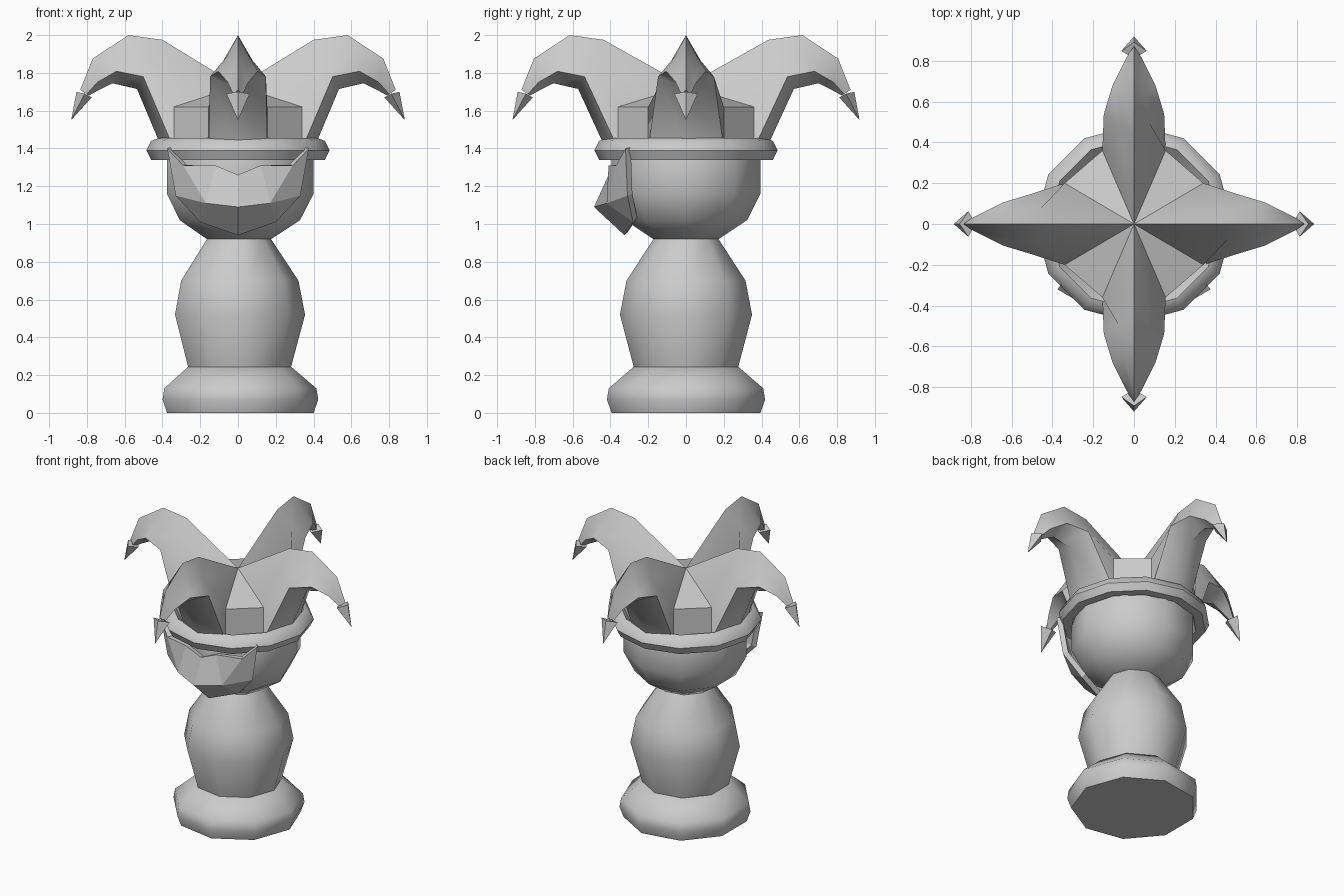
import bpy, bmesh
from math import sin, cos, pi, radians
from mathutils import Matrix, Vector

if "Cube" in bpy.data.objects:
    bpy.data.objects.remove(bpy.data.objects["Cube"])


def make(name, verts, faces, smooth=50):
    me = bpy.data.meshes.new(name)
    me.from_pydata([tuple(v) for v in verts], [], faces)
    bm = bmesh.new()
    bm.from_mesh(me)
    bmesh.ops.recalc_face_normals(bm, faces=bm.faces)
    bm.to_mesh(me)
    bm.free()
    ob = bpy.data.objects.new(name, me)
    bpy.context.collection.objects.link(ob)
    if smooth:
        bpy.ops.object.select_all(action='DESELECT')
        ob.select_set(True)
        bpy.context.view_layer.objects.active = ob
        bpy.ops.object.shade_smooth_by_angle(angle=radians(smooth))
    return ob


def lathe(name, profile, n, ring=False):
    """Turn an (r, z) profile; ring=True closes the profile, else ends are capped."""
    m = len(profile)
    verts = [(r * cos(2 * pi * i / n), r * sin(2 * pi * i / n), z)
             for r, z in profile for i in range(n)]
    faces = []
    for j in range(m if ring else m - 1):
        k = (j + 1) % m
        for i in range(n):
            h = (i + 1) % n
            faces.append((j * n + i, j * n + h, k * n + h, k * n + i))
    if not ring:
        faces += [tuple(range(n)), tuple(range((m - 1) * n, m * n))]
    return make(name, verts, faces)


# Turned pawn: foot, body, head, and the rolled hat brim
lathe("base", [(.40, 0), (.425, .07), (.415, .13), (.28, .245)], 9)
lathe("body", [(.28, .24), (.355, .52), (.32, .70), (.175, .92)], 9)
lathe("head", [(.175, .92), (.328, 1.02), (.40, 1.16), (.40, 1.34), (.38, 1.41)], 9)
lathe("hat_brim", [(.42, 1.455), (.46, 1.44), (.485, 1.39), (.46, 1.34),
                   (.40, 1.34), (.37, 1.40)], 12, ring=True)

# Face mask: right half, mirrored and thickened
mask = make("mask",
            [(0, -.41, 1.26), (.12, -.41, 1.31), (.29, -.37, 1.31), (.375, -.32, 1.40),
             (0, -.487, 1.09), (.17, -.42, 1.11), (.33, -.31, 1.15),
             (0, -.325, .94), (.2, -.28, 1.01)],
            [(0, 4, 5, 1), (1, 5, 2), (2, 6, 3), (2, 5, 6), (4, 7, 8, 5), (5, 8, 6)], 0)
if mask.data.polygons[0].normal.y > 0:
    mask.data.flip_normals()
mask.modifiers.new("mirror", 'MIRROR')
solid = mask.modifiers.new("thickness", 'SOLIDIFY')
solid.thickness, solid.offset = .035, -1

APEX_Z = 1.73


def horn(name, angle, shift, u0, w0, base_u):
    """Drooping hat horn: six-point rings lofted from the hat centre outward."""
    rings = [[(0, 0, APEX_Z), (u0, w0, 1.62), (u0, w0, 1.40),
              (base_u, 0, 1.43), (u0, -w0, 1.40), (u0, -w0, 1.62)]]
    # top ridge (u, z), underside (u, z), half width
    for tu, tz, bu, bz, w in [(.40, 1.975, .535, 1.715, .148),
                              (.58, 2.0, .665, 1.745, .105),
                              (.77, 1.875, .735, 1.71, .055),
                              (.835, 1.71, .79, 1.68, .025)]:
        t, b = Vector((tu + shift, 0, tz)), Vector((bu + shift, 0, bz))
        ring = []
        for f, s in [(0, 0), (.42, .52), (.75, 1), (1, 0), (.75, -1), (.42, -.52)]:
            p = t.lerp(b, f)
            p.y = s * w
            ring.append(p)
        rings.append(ring)
    n = 6
    faces = [(j * n + i, j * n + (i + 1) % n, (j + 1) * n + (i + 1) % n, (j + 1) * n + i)
             for j in range(len(rings) - 1) for i in range(n)]
    last = (len(rings) - 1) * n
    faces.append(tuple(range(last, last + n)))
    rot = Matrix.Rotation(angle, 4, 'Z')
    make(name, [rot @ Vector(v) for r in rings for v in r], faces, 55)
    # four-sided pointed tip
    s = shift
    tip = [(.855 + s, 0, 1.70), (.812 + s, .062, 1.69), (.775 + s, 0, 1.67),
           (.812 + s, -.062, 1.69), (.883 + s, 0, 1.55)]
    make(name + "_tip", [rot @ Vector(v) for v in tip],
         [(0, 1, 2, 3), (0, 1, 4), (1, 2, 4), (2, 3, 4), (3, 0, 4)], 0)


for k, side in enumerate(["right", "back", "left", "front"]):
    if k % 2 == 0:
        horn("hat_horn_" + side, k * pi / 2, 0, .34, .20, .415)
    else:
        horn("hat_horn_" + side, k * pi / 2, .036, .36, .155, .44)

# Hat corner panels filling the gaps between the horns
for sx, sy, side in [(1, 1, "back_right"), (-1, 1, "back_left"),
                     (-1, -1, "front_left"), (1, -1, "front_right")]:
    a, b = (sx * .34, sy * .20), (sx * .155, sy * .36)
    make("hat_panel_" + side,
         [(*a, 1.40), (*b, 1.40), (*b, 1.62), (*a, 1.62), (0, 0, APEX_Z), (0, 0, 1.40)],
         [(0, 1, 2, 3), (3, 2, 4), (0, 3, 4, 5), (1, 5, 4, 2), (0, 5, 1)], 0)
